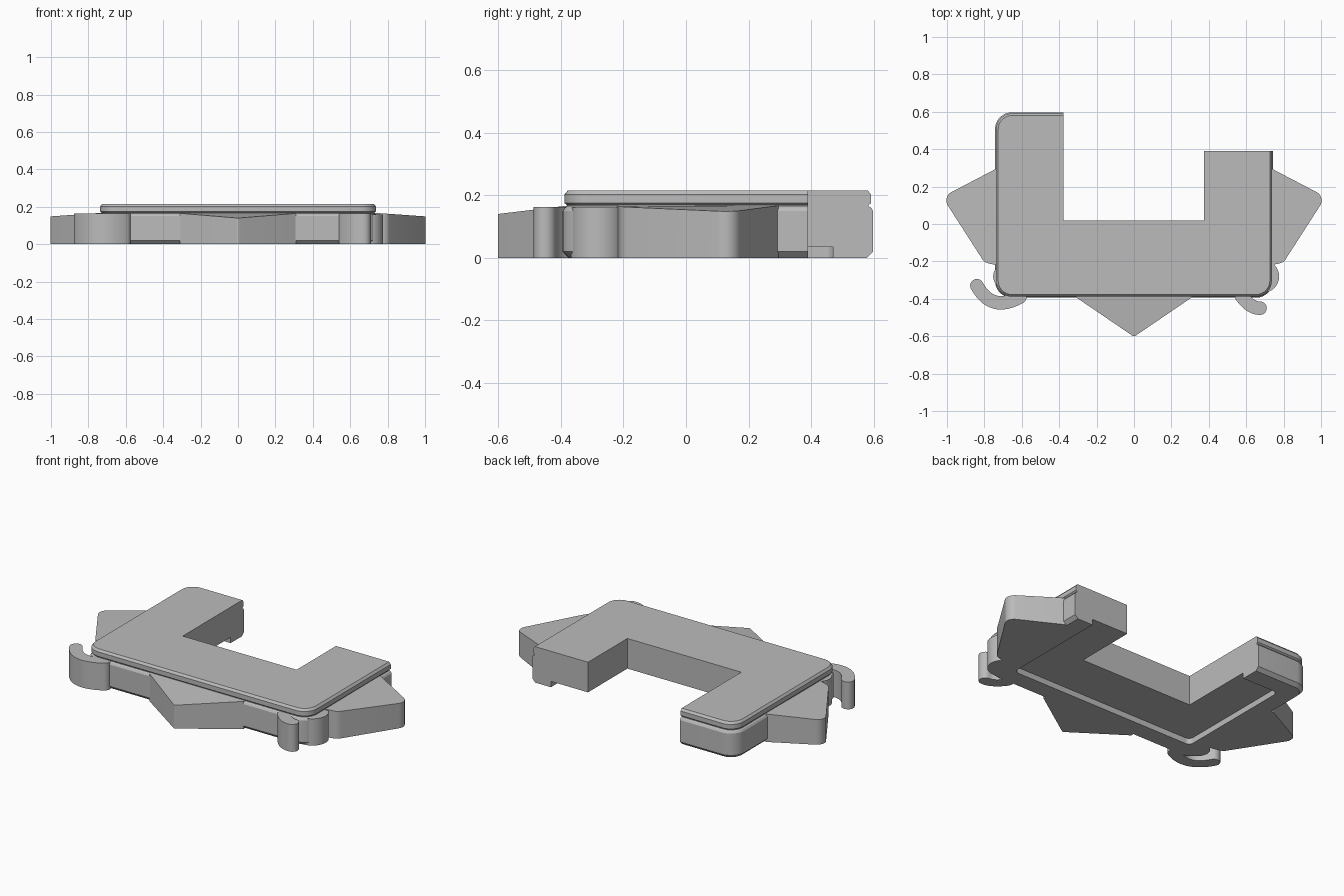
import bpy, bmesh, math
from mathutils import Vector

if "Cube" in bpy.data.objects:
    bpy.data.objects.remove(bpy.data.objects["Cube"])

grey = bpy.data.materials.new("plain grey")
grey.use_nodes = True
COLOR = (0.5, 0.5, 0.5, 1)
grey.diffuse_color = COLOR
grey.node_tree.nodes["Principled BSDF"].inputs["Base Color"].default_value = COLOR


def rounded(corners, steps=8):
    """Outline from (x, y, radius) corners, each rounded by an arc."""
    out = []
    for i, (x, y, r) in enumerate(corners):
        p = Vector((x, y))
        a = (Vector(corners[i - 1][:2]) - p).normalized()
        b = (Vector(corners[(i + 1) % len(corners)][:2]) - p).normalized()
        if r <= 0:
            out.append(p)
            continue
        half = a.angle(b) / 2
        c = p + (a + b).normalized() * r / math.sin(half)
        start = p + a * r / math.tan(half) - c
        end = p + b * r / math.tan(half) - c
        turn = math.pi - 2 * half
        for k in range(steps + 1):
            t = k / steps
            out.append(c + (start * math.sin((1 - t) * turn) + end * math.sin(t * turn)) / math.sin(turn))
    return out


def loft(name, rings):
    """Solid from stacked rings of 3D points."""
    bm = bmesh.new()
    rows = [[bm.verts.new(p) for p in ring] for ring in rings]
    n = len(rows[0])
    for lo, hi in zip(rows, rows[1:]):
        for i in range(n):
            j = (i + 1) % n
            bm.faces.new((lo[i], lo[j], hi[j], hi[i]))
    bm.faces.new(rows[0][::-1])
    bm.faces.new(rows[-1])
    bmesh.ops.recalc_face_normals(bm, faces=bm.faces)
    mesh = bpy.data.meshes.new(name)
    bm.to_mesh(mesh)
    bm.free()
    ob = bpy.data.objects.new(name, mesh)
    bpy.context.collection.objects.link(ob)
    mesh.materials.append(grey)
    return ob


def prism(name, outline, z0, top):
    """Upright prism; top is a height or a function of x and y."""
    f = top if callable(top) else (lambda x, y: top)
    return loft(name, [[(p.x, p.y, z0) for p in outline],
                       [(p.x, p.y, f(p.x, p.y)) for p in outline]])


def select(ob):
    bpy.ops.object.select_all(action='DESELECT')
    ob.select_set(True)
    bpy.context.view_layer.objects.active = ob


def smooth(ob):
    select(ob)
    bpy.ops.object.shade_smooth_by_angle(angle=math.radians(25))


def cut(ob, cutter):
    mod = ob.modifiers.new("cut", 'BOOLEAN')
    mod.operation, mod.solver, mod.object = 'DIFFERENCE', 'EXACT', cutter
    select(ob)
    bpy.ops.object.modifier_apply(modifier=mod.name)
    bpy.data.objects.remove(cutter)


def rectangle(x0, x1, y0, y1, r=0.0):
    return rounded([(x0, y0, r), (x1, y0, r), (x1, y1, r), (x0, y1, r)])


# Body: rounded slab with chamfers and a groove between base and lid
profile = [(0.02, 0), (0, 0.02), (0, 0.15), (0.006, 0.16), (0.014, 0.165),
           (0.014, 0.168), (0.006, 0.175), (0.006, 0.202), (0.017, 0.215)]
rings = []
for d, z in profile:
    outline = rectangle(-0.743 + d, 0.743 - d, -0.394 + d, 0.597 - d, 0.09 - d)
    rings.append([(p.x, p.y, z) for p in outline])
body = loft("body", rings)

# Central opening, shortened arm and shallow underside recess
cut(body, prism("opening", rectangle(-0.378, 0.375, 0.018, 0.8), -0.1, 0.4))
cut(body, prism("arm_trim", rectangle(0.3, 0.9, 0.39, 0.8), -0.1, 0.4))
cut(body, prism("recess", rectangle(-0.62, 0.62, -0.27, 0.47, 0.03), -0.1, 0.035))
smooth(body)

# Front wedge sloping down to its tip
front = rounded([(0.31, -0.392, 0), (0.31, -0.34, 0), (-0.31, -0.34, 0),
                 (-0.31, -0.392, 0), (0, -0.603, 0.015)])
smooth(prism("front_wedge", front, 0, lambda x, y: 0.165 + (y + 0.392) * 0.12))

# Side wedges, mirrored
for name, s in (("left_wedge", 1), ("right_wedge", -1)):
    side = rounded([(s * 0.66, 0.29, 0), (s * 0.738, 0.295, 0), (s * 1.025, 0.145, 0.05),
                    (s * 0.80, -0.205, 0.05), (s * 0.738, -0.22, 0), (s * 0.66, -0.22, 0)])
    smooth(prism(name, side, 0, lambda x, y: 0.167 - max(0, abs(x) - 0.74) * 0.07))


def hook(name, tip, bend, root, r, n=16):
    """Curved strip of constant width with round ends."""
    tip, bend, root = Vector(tip), Vector(bend), Vector(root)
    left, right = [], []
    for k in range(n + 1):
        t = k / n
        p = tip * (1 - t) ** 2 + bend * 2 * t * (1 - t) + root * t * t
        d = ((bend - tip) * (1 - t) + (root - bend) * t).normalized()
        side = Vector((-d.y, d.x)) * r
        left.append(p + side)
        right.append(p - side)

    def cap(centre, start):
        spin = [start - centre, Vector(((start - centre).y, -(start - centre).x))]
        return [centre + spin[0] * math.cos(a) + spin[1] * math.sin(a)
                for a in (math.pi * k / 10 for k in range(1, 10))]
    outline = left + cap(root, left[-1]) + right[::-1] + cap(tip, right[0])
    smooth(prism(name, outline, 0, 0.163))


# Curled corner hooks
hook("right_hook", (-0.84, -0.33), (-0.76, -0.475), (-0.61, -0.39), 0.036)
hook("left_hook", (0.674, -0.45), (0.62, -0.45), (0.575, -0.385), 0.036)

# Rounded bosses at the front corners
for name, x, r in (("left_boss", 0.688, 0.088), ("right_boss", -0.683, 0.07)):
    disc = [Vector((x + r * math.cos(a), -0.28 + r * math.sin(a)))
            for a in (math.tau * k / 32 for k in range(32))]
    # Keep the disc clear of the underside recess
    disc = [Vector((math.copysign(max(abs(p.x), 0.64), x), p.y)) for p in disc]
    boss = prism(name, disc, 0, 0.16)
    bm = bmesh.new()
    bm.from_mesh(boss.data)
    bmesh.ops.remove_doubles(bm, verts=bm.verts, dist=0.0001)
    bmesh.ops.dissolve_degenerate(bm, edges=bm.edges, dist=0.0001)
    bm.to_mesh(boss.data)
    bm.free()
    smooth(boss)
